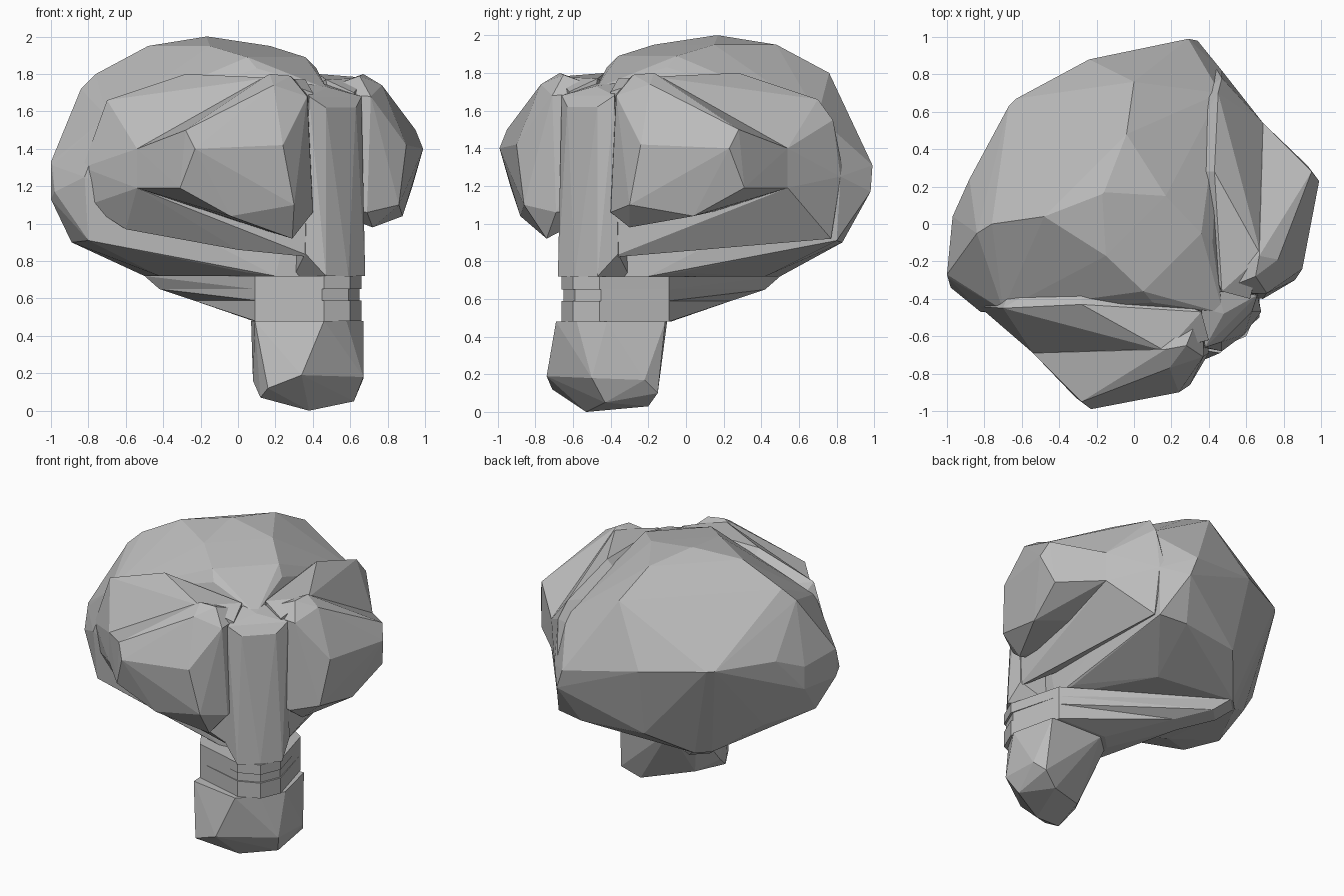
import bpy
import bmesh
from mathutils import Vector

# Remove the default cube only
default_cube = bpy.data.objects.get("Cube")
if default_cube is not None:
    bpy.data.objects.remove(default_cube, do_unlink=True)

# Single flat clay colour
clay = bpy.data.materials.new("clay_grey")
clay.use_nodes = True
clay_colour = (0.5, 0.5, 0.5, 1)
clay.diffuse_color = clay_colour
clay.node_tree.nodes["Principled BSDF"].inputs["Base Color"].default_value = clay_colour


def mirrored(point):
    """Reflect a point across the diagonal symmetry plane of the head."""
    x, y, z = point
    return (-y, -x, z)


def mirror_all(points):
    return [mirrored(point) for point in points]


def faceted_block(name, points):
    """Wrap a set of corner points in a flat-shaded convex block."""
    bm = bmesh.new()
    for point in points:
        bm.verts.new(Vector(point))
    bmesh.ops.remove_doubles(bm, verts=bm.verts[:], dist=0.001)
    bmesh.ops.convex_hull(bm, input=bm.verts[:], use_existing_faces=False)
    loose = [vert for vert in bm.verts if not vert.link_faces]
    bmesh.ops.delete(bm, geom=loose, context="VERTS")
    bmesh.ops.recalc_face_normals(bm, faces=bm.faces[:])
    mesh = bpy.data.meshes.new(name)
    bm.to_mesh(mesh)
    bm.free()
    mesh.materials.append(clay)
    block = bpy.data.objects.new(name, mesh)
    bpy.context.scene.collection.objects.link(block)
    return block


def symmetric_block(name, points, extra=()):
    """One block that straddles the symmetry plane, plus lopsided extras."""
    return faceted_block(name, points + mirror_all(points) + list(extra))


def paired_blocks(name, points, front_extra=(), side_extra=()):
    """Two matching blocks, each with a few corners of its own."""
    faceted_block("front_" + name, points + list(front_extra))
    faceted_block("side_" + name, mirror_all(points) + list(side_extra))


# Cranium: crown, back bulge, underside and a fuller right temple
crown = [
    (-.16, .17, 2), (-.04, .48, 1.95), (.17, .15, 1.95),
    (.36, -.05, 1.89), (.42, -.1, 1.83), (0, .76, 1.8),
    (.47, -.45, 1.73),
]
back_bulge = [
    (.46, .7, 1.57), (.29, .99, 1.31), (.34, .98, 1.17),
    (-.24, .88, 1.4), (-.63, .67, 1.42), (.47, .82, 1.25),
]
underside = [
    (.45, .8, .91), (.25, .83, .9), (-.2, .76, .9),
    (-.42, .5, .72), (.15, .42, .72), (.5, -.2, .72),
    (.47, -.45, .72), (.04, -.48, .74),
]
right_temple = [
    (-1, -.27, 1.33), (-1, -.27, 1.13), (-.97, .04, 1.31),
    (-.97, .04, 1.15), (-.89, -.2, .9), (-.84, -.05, 1.72),
]
symmetric_block("cranium", crown + back_bulge + underside, right_temple)

# Cheeks: fill between cranium and the bulging lobes
paired_blocks("cheek", [
    (-.83, -.44, 1.3), (-.7, -.45, 1.66), (-.28, -.43, 1.8),
    (.36, -.47, 1.77), (.17, -.68, 1.78), (.4, -.62, 1.7),
    (-.54, -.69, 1.4), (-.54, -.69, 1.19), (0, -.58, .86),
    (.4, -.65, .82), (-.28, -.2, 1.6), (-.6, -.2, 1.4),
    (-.3, -.1, 1.1),
], front_extra=[
    (-.8, -.43, 1.1), (-.6, -.5, .97),
], side_extra=[
    (.47, .82, 1.25), (.47, .78, 1.55), (.47, .77, .92),
])

# Rounded lobes that bulge forward on both sides
paired_blocks("lobe", [
    (-.23, -.99, 1.4), (-.28, -.95, 1.5), (-.31, -.93, 1.19),
    (.17, -.67, 1.8), (.19, -.77, 1.74), (.37, -.71, 1.68),
    (.24, -.9, 1.42), (.3, -.86, 1.1), (-.04, -.88, 1.04),
    (-.54, -.69, 1.4), (-.54, -.69, 1.19), (.4, -.69, 1.06),
    (.38, -.4, 1.1), (.38, -.4, 1.7), (.28, -.65, 1.79),
    (-.3, -.4, 1.1),
], front_extra=[(.29, -.74, .92)], side_extra=[(.72, -.3, .98)])

# Upright ridge between the two lobes
symmetric_block("central_ridge", [
    (.47, -.68, .72), (.47, -.63, 1.62), (.59, -.59, .72),
    (.54, -.54, 1.62), (.48, -.48, 1.73), (.3, -.45, .72),
    (.36, -.66, .84), (.38, -.66, 1.68), (.36, -.45, 1.75),
])

# Neck: stacked bands whose rear edge slopes toward the base
neck_levels = [.72, .65, .59, .48]
neck_backs = [-.5, -.42, -.24, .08]
neck_fronts = [.66, .65, .66, .68]
for index in range(len(neck_levels) - 1):
    band = []
    for level in (index, index + 1):
        z = neck_levels[level]
        back = neck_backs[level]
        front = neck_fronts[index]
        band += [
            (back, -back - .1, z),
            (.09, -.56, z),
            (front - .2, -front, z),
            (front - .06, .06 - front, z),
        ]
    symmetric_block("neck_band_" + "abc"[index], band)

# Base: chunky lopsided stump with a tapered underside
stump_rim = [
    (.07, -.22, .48), (.2, -.1, .48), (.6, -.11, .48),
    (.67, -.42, .48), (.58, -.58, .48), (.46, -.69, .48),
    (.09, -.63, .48),
]
stump_foot = [
    (.34, -.74, .19), (.16, -.71, .12), (.12, -.62, .07),
    (.08, -.5, .16), (.67, -.5, .18), (.67, -.22, .17),
    (.62, -.15, .1), (.62, -.43, .05), (.5, -.2, .03),
    (.38, -.53, 0), (.18, -.36, .1),
]
faceted_block("base_stump", stump_rim + stump_foot)
